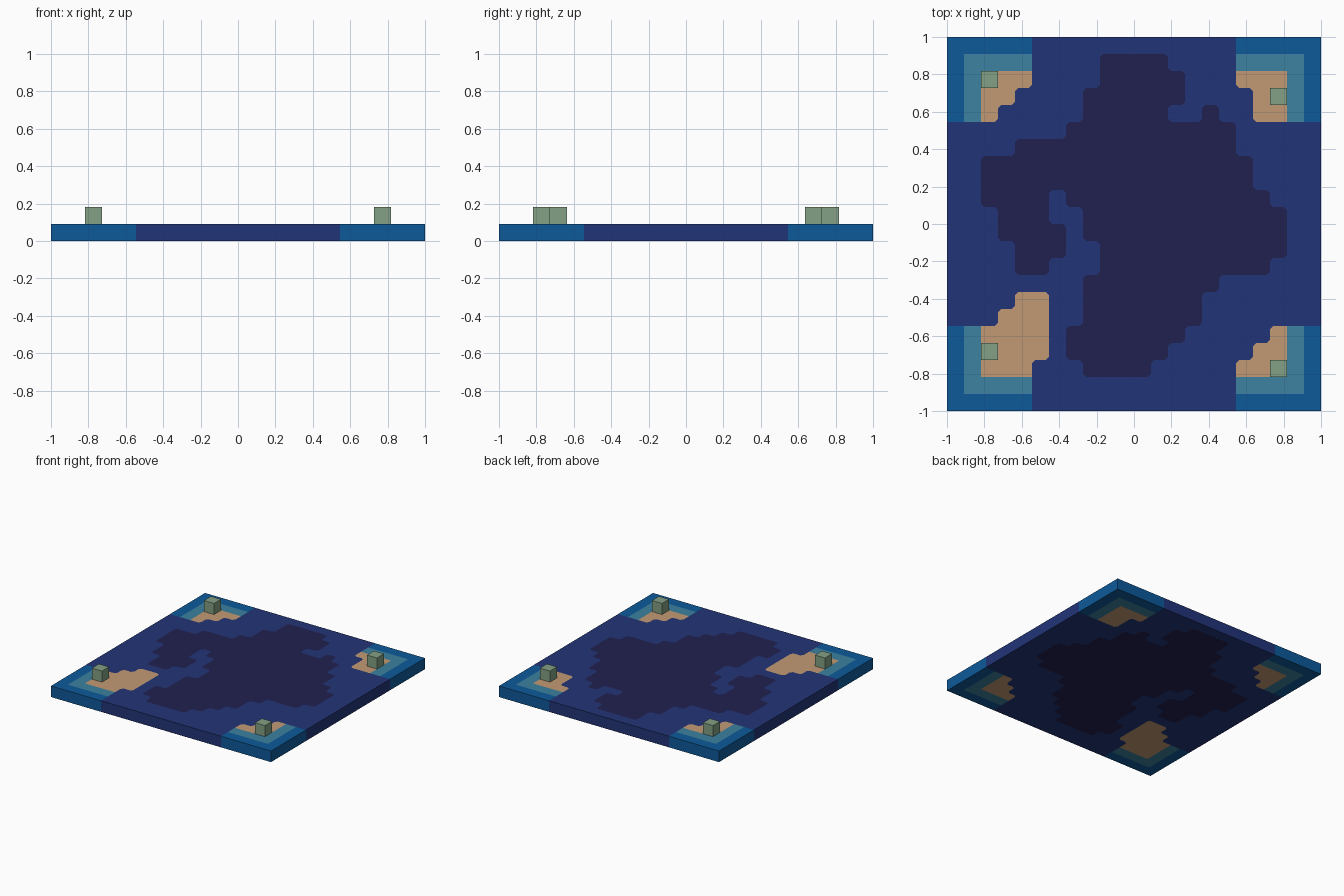
import bpy, bmesh

cube = bpy.data.objects.get("Cube")
if cube:
    bpy.data.objects.remove(cube, do_unlink=True)

N = 22            # tiles per side
CELL = 2 / N      # tile size, also slab thickness and block size


def material(name, rgb):
    lin = [(c / 255 / 12.92) if c < 11 else ((c / 255 + 0.055) / 1.055) ** 2.4 for c in rgb]
    m = bpy.data.materials.new(name)
    m.use_nodes = True
    m.diffuse_color = (*lin, 1)
    m.node_tree.nodes["Principled BSDF"].inputs["Base Color"].default_value = (*lin, 1)
    return m


DEEP, TRENCH, SHALLOW, LAGOON, SAND = range(5)
ground_mats = [
    material("deep water", (34, 52, 120)),
    material("trench water", (33, 33, 80)),
    material("shallow water", (13, 90, 154)),
    material("lagoon water", (60, 130, 160)),
    material("sand", (194, 154, 117)),
]
leaf = material("plant green", (131, 160, 133))

# Column runs (first, last) of trench tiles for each row, counted from the back
trench = {
    1: [(9, 12)], 2: [(9, 13)], 3: [(8, 13)], 4: [(8, 12), (15, 15)],
    5: [(7, 16)], 6: [(4, 16)], 7: [(2, 17)], 8: [(2, 17)],
    9: [(2, 5), (7, 18)], 10: [(3, 5), (8, 19)], 11: [(3, 6), (8, 19)],
    12: [(4, 6), (9, 19)], 13: [(4, 5), (9, 18)], 14: [(8, 15)],
    15: [(8, 14)], 16: [(8, 14)], 17: [(7, 13)], 18: [(7, 12)], 19: [(8, 11)],
}
# Sand runs of the four corner beaches
sand = {
    2: [(2, 4), (17, 19)], 3: [(2, 3), (18, 19)], 4: [(2, 2), (18, 19)],
    15: [(4, 5)], 16: [(3, 5)], 17: [(2, 5), (19, 19)],
    18: [(2, 5), (18, 19)], 19: [(2, 4), (17, 19)],
}


def in_runs(table, row, col):
    return any(a <= col <= b for a, b in table.get(row, []))


def tile(row, col):
    if in_runs(sand, row, col):
        return SAND
    if in_runs(trench, row, col):
        return TRENCH
    dr, dc = min(row, N - 1 - row), min(col, N - 1 - col)   # distance to the rim
    if max(dr, dc) < 5 and min(dr, dc) < 2:
        return SHALLOW if min(dr, dc) == 0 else LAGOON
    return DEEP


# Tiled sea slab
bm = bmesh.new()
bmesh.ops.create_grid(bm, x_segments=N, y_segments=N, size=1)
for f in bm.faces:
    c = f.calc_center_median()
    f.material_index = tile(int((1 - c.y) / CELL), int((c.x + 1) / CELL))

# Clip the corners of the trench and beach outlines
clips = {}
for v in bm.verts:
    kinds = [f.material_index for f in v.link_faces]
    if len(kinds) == 4 and set(kinds) in ({DEEP, TRENCH}, {DEEP, SAND}):
        for k in set(kinds):
            if kinds.count(k) == 3:
                clips.setdefault(k, []).append(v)
for kind, verts in clips.items():
    bmesh.ops.bevel(bm, geom=verts, offset=0.018, offset_type='OFFSET', segments=1,
                    profile=0.5, affect='VERTICES', material=kind)

bmesh.ops.translate(bm, verts=bm.verts, vec=(0, 0, CELL))
bmesh.ops.recalc_face_normals(bm, faces=bm.faces)
if sum(f.normal.z for f in bm.faces) < 0:
    bmesh.ops.reverse_faces(bm, faces=bm.faces)
mesh = bpy.data.meshes.new("sea_slab")
bm.to_mesh(mesh)
bm.free()
for m in ground_mats:
    mesh.materials.append(m)
slab = bpy.data.objects.new("sea_slab", mesh)
bpy.context.collection.objects.link(slab)
thick = slab.modifiers.new("thickness", 'SOLIDIFY')
thick.thickness = CELL
thick.offset = -1

# One plant block on each beach
plants = {"back_right": (2, 2), "back_left": (3, 19),
          "front_right": (18, 2), "front_left": (19, 19)}
for name, (row, col) in plants.items():
    bpy.ops.mesh.primitive_cube_add(
        size=CELL, location=((col + 0.5) * CELL - 1, 1 - (row + 0.5) * CELL, 1.5 * CELL))
    block = bpy.context.object
    block.name = "plant_block_" + name
    block.data.materials.append(leaf)
